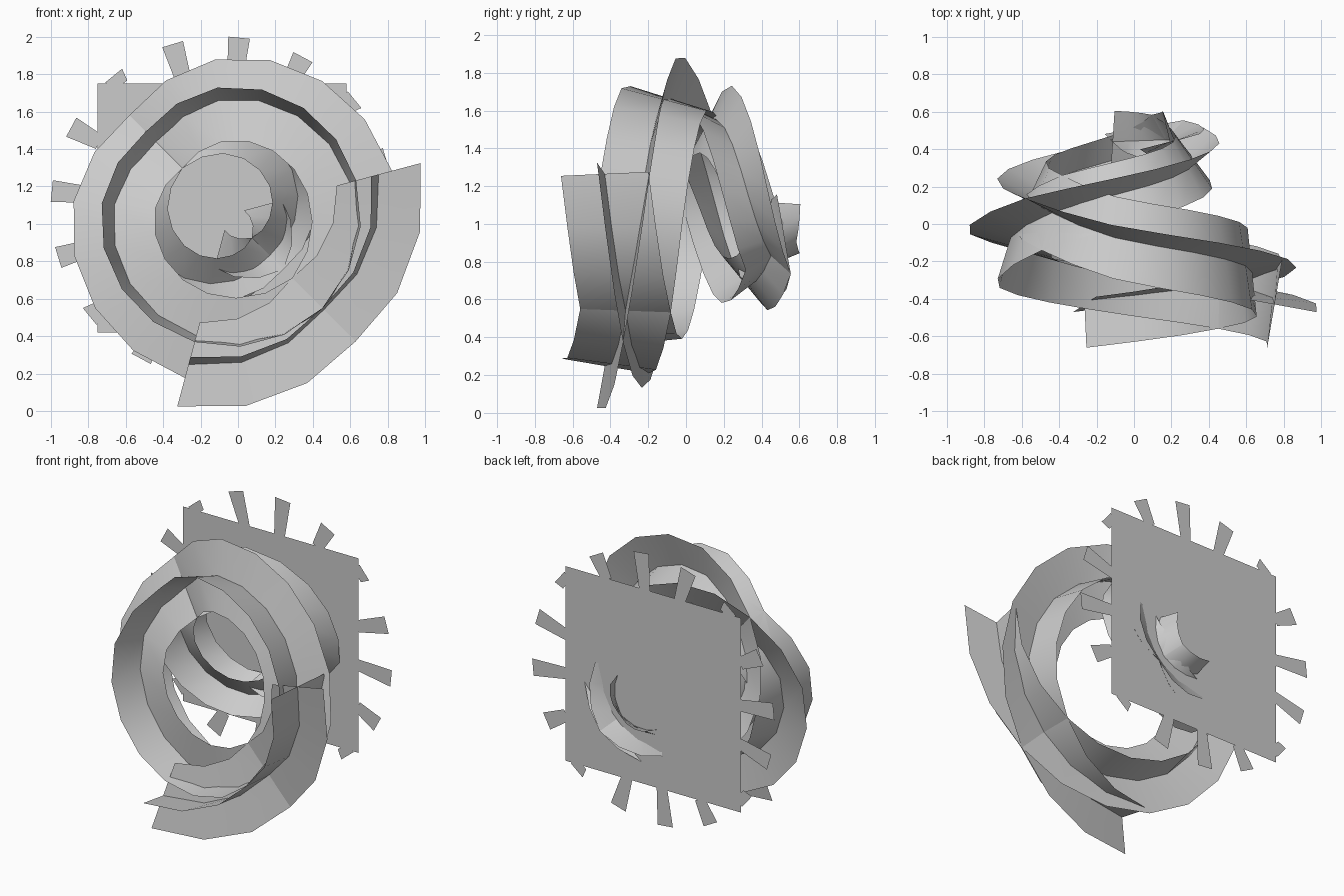
import bpy
from math import sin, cos, radians, pi

if "Cube" in bpy.data.objects:
    bpy.data.objects.remove(bpy.data.objects["Cube"])

CX, CZ = -0.05, 1.05          # axis of the vortex (runs along y)

# Spiral keys: angle, radius, y, half width, tilt of the cross-section
KEYS = [
    (-105, .83, -.43, .235, -10),
    (-45, .72, -.32, .24, -3),
    (0, .68, -.25, .238, 7),
    (90, .62, -.09, .232, 17),
    (135, .55, .06, .215, 21),
    (180, .50, .17, .195, 26),
    (225, .43, .27, .18, 33),
    (270, .36, .36, .17, 37),
    (315, .31, .45, .17, 38),
    (375, .25, .44, .17, 14),
]


def sample(a):
    for k0, k1 in zip(KEYS, KEYS[1:]):
        if a <= k1[0]:
            t = (a - k0[0]) / (k1[0] - k0[0])
            return [p + (q - p) * t for p, q in zip(k0, k1)]
    return list(KEYS[-1])


def make(name, verts, faces):
    me = bpy.data.meshes.new(name)
    me.from_pydata(verts, [], faces)
    me.update()
    ob = bpy.data.objects.new(name, me)
    bpy.context.collection.objects.link(ob)
    return ob


def ribbon(name, axial, mirrored):
    """Flat strip following the conical spiral, lying across or along the axis."""
    verts, faces = [], []
    for i in range(25):
        a, r, y, h, tilt = sample(-105 + 20 * i)
        a, tilt = radians(a), radians(tilt)
        dr, dy = (-sin(tilt), cos(tilt)) if axial else (cos(tilt), sin(tilt))
        for s in (-h, 0, h):
            rr = r + s * dr
            x, z = rr * cos(a), rr * sin(a)
            if mirrored:      # reflect across the -45 degree diagonal
                x, z = -z, -x
            verts.append((CX + x, y + s * dy, CZ + z))
    for i in range(24):
        for j in (0, 1):
            b = 3 * i + j
            faces.append((b, b + 1, b + 4, b + 3))
    ob = make(name, verts, faces)
    for p in ob.data.polygons:
        p.use_smooth = True
    return ob


# Two counter-wound spirals, each with crossed ribbons
for label, m in (("left", False), ("right", True)):
    ribbon(label + "_spiral_radial_ribbon", False, m)
    ribbon(label + "_spiral_axial_ribbon", True, m)

# Square back panel with radiating ticks
PX, PY, PZ, H = -0.085, 0.475, 1.085, 0.665
verts = [(PX + sx * H, PY, PZ + sz * H) for sx, sz in ((-1, -1), (1, -1), (1, 1), (-1, 1))]
make("back_panel", verts, [(0, 1, 2, 3)])

verts, faces = [], []
for i in range(16):
    a = radians(84.3) + i * pi / 8
    c, s = cos(a), sin(a)
    r0 = H / max(abs(c), abs(s)) - .01
    if r0 > .85:
        r0 = .8
    b = len(verts)
    for r, w in ((r0, -.04), (r0, .04), (.915, .058), (.915, -.058)):
        verts.append((PX + r * c - w * s, PY, PZ + r * s + w * c))
    faces.append((b, b + 1, b + 2, b + 3))
make("panel_ticks", verts, faces)
